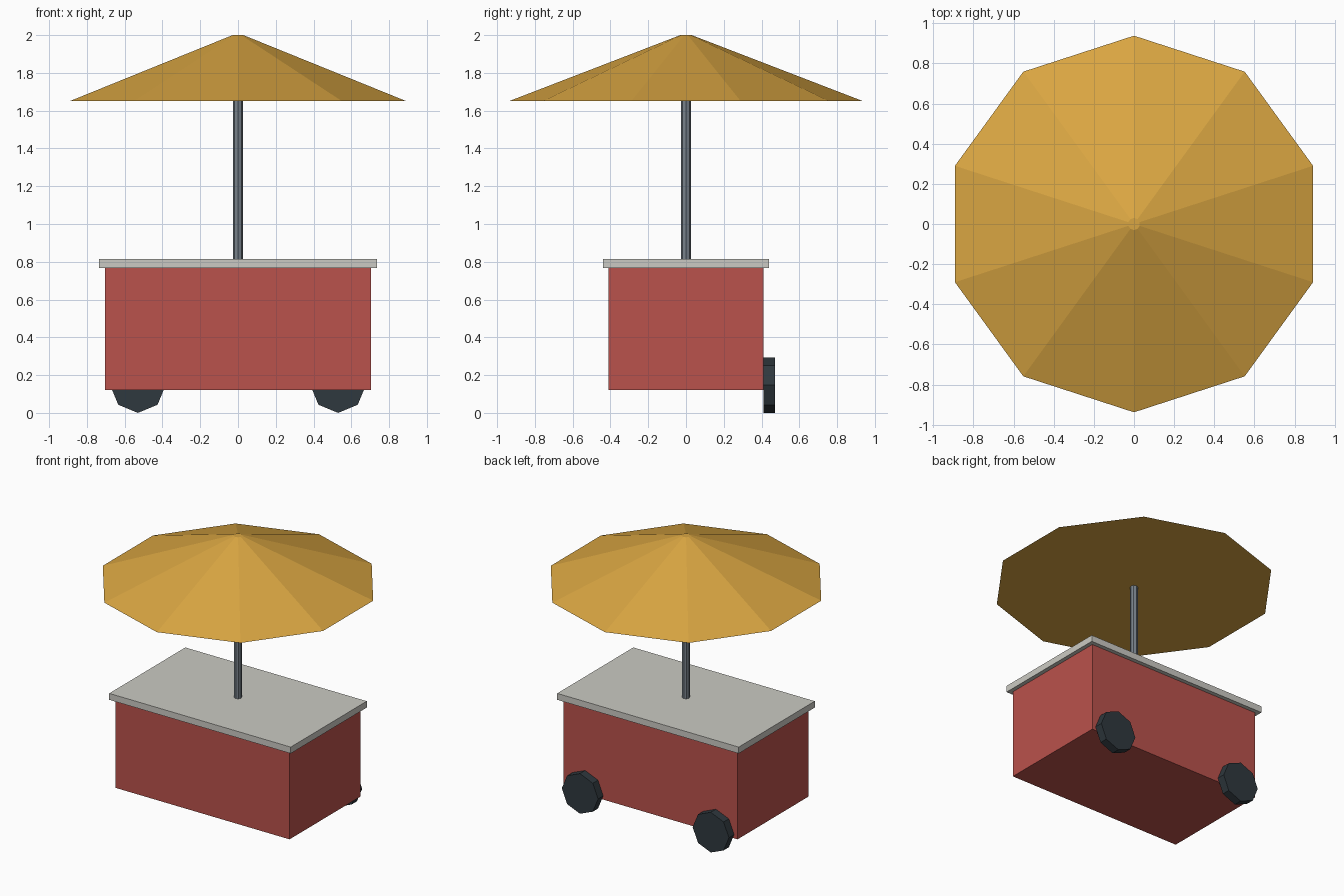
import bpy
from math import pi

cube = bpy.data.objects.get("Cube")
if cube:
    bpy.data.objects.remove(cube, do_unlink=True)


def material(name, rgb):
    """Flat material from 0-255 display colour, converted to linear."""
    linear = [((c / 255 + 0.055) / 1.055) ** 2.4 for c in rgb]
    mat = bpy.data.materials.new(name)
    mat.use_nodes = True
    mat.diffuse_color = (*linear, 1)
    bsdf = mat.node_tree.nodes["Principled BSDF"]
    bsdf.inputs["Base Color"].default_value = (*linear, 1)
    return mat


def finish(name, mat):
    obj = bpy.context.object
    obj.name = obj.data.name = name
    obj.data.materials.append(mat)
    return obj


def box(name, width, depth, bottom, top, mat):
    bpy.ops.mesh.primitive_cube_add(size=1, location=(0, 0, (bottom + top) / 2))
    obj = finish(name, mat)
    obj.scale = (width, depth, top - bottom)
    bpy.ops.object.transform_apply(location=False, rotation=False, scale=True)


def prism(name, sides, r_bottom, r_top, height, centre, mat, rotation=(0, 0, 0)):
    bpy.ops.mesh.primitive_cone_add(vertices=sides, radius1=r_bottom, radius2=r_top,
                                    depth=height, location=centre, rotation=rotation)
    finish(name, mat)


red = material("red paint", (186, 82, 76))
stone = material("pale counter", (203, 202, 195))
steel = material("grey steel", (120, 130, 139))
rubber = material("dark rubber", (47, 56, 62))
cloth = material("golden cloth", (218, 166, 66))

# Cart body and overhanging counter
box("cart_body", 1.41, 0.82, 0.12, 0.77, red)
box("counter_top", 1.47, 0.88, 0.768, 0.815, stone)

# Parasol pole and ten-sided canopy with a closed underside
prism("parasol_pole", 8, 0.026, 0.026, 0.85, (0, 0, 1.235), steel)
prism("parasol_canopy", 10, 0.938, 0.03, 0.35, (0, 0, 1.825), cloth)

# Pair of eight-sided wheels on the back
for side, x in (("left", 0.53), ("right", -0.53)):
    prism(side + "_wheel", 8, 0.147, 0.147, 0.06, (x, 0.44, 0.147), rubber, (pi / 2, 0, 0))
